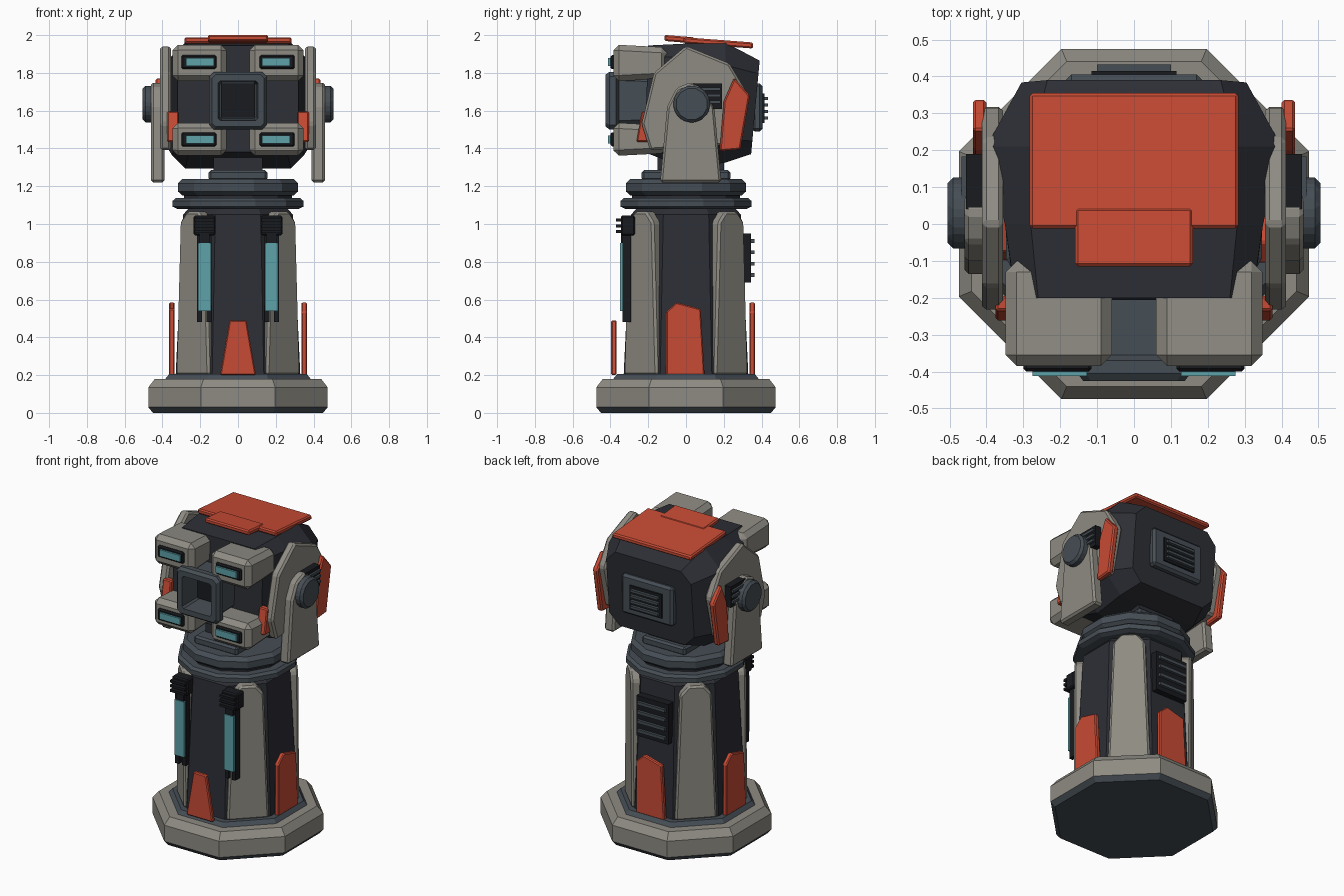
import bpy, bmesh
from math import cos, sin, pi

if "Cube" in bpy.data.objects:
    bpy.data.objects.remove(bpy.data.objects["Cube"])


def mat(name, r, g, b):
    m = bpy.data.materials.new(name)
    m.diffuse_color = (r, g, b, 1)
    m.use_nodes = True
    m.node_tree.nodes["Principled BSDF"].inputs["Base Color"].default_value = m.diffuse_color
    return m


GREY = mat("warm_grey", 0.27, 0.26, 0.225)
DARK = mat("dark_hull", 0.026, 0.028, 0.036)
SLATE = mat("slate", 0.06, 0.075, 0.09)
BLACK = mat("black", 0.01, 0.011, 0.014)
RED = mat("red", 0.58, 0.07, 0.035)
CYAN = mat("cyan", 0.11, 0.36, 0.4)


def loft(name, rings, m, bevel=0, mirror=False):
    """Skin a series of equal-length point rings and cap both ends."""
    bm = bmesh.new()
    vs = [[bm.verts.new(p) for p in r] for r in rings]
    n = len(vs[0])
    for a, b in zip(vs, vs[1:]):
        for i in range(n):
            j = (i + 1) % n
            bm.faces.new((a[i], a[j], b[j], b[i]))
    bm.faces.new(vs[0][::-1])
    bm.faces.new(vs[-1])
    bmesh.ops.recalc_face_normals(bm, faces=bm.faces)
    me = bpy.data.meshes.new(name)
    bm.to_mesh(me)
    bm.free()
    me.materials.append(m)
    ob = bpy.data.objects.new(name, me)
    bpy.context.collection.objects.link(ob)
    if bevel:
        mod = ob.modifiers.new("bevel", 'BEVEL')
        mod.width, mod.segments = bevel, 1
        mod.limit_method, mod.angle_limit = 'ANGLE', 0.5
    if mirror:
        ob.modifiers.new("mirror", 'MIRROR')
    return ob


def box(name, x, y, z, m, bevel=0, mirror=False):
    rings = [[(x[0], y[0], h), (x[1], y[0], h), (x[1], y[1], h), (x[0], y[1], h)] for h in z]
    return loft(name, rings, m, bevel, mirror)


def plate(name, pts, d, m, bevel=0, mirror=False, angle=0):
    """Profile (sideways, z) extruded outwards from d[0] to d[1], facing the given angle."""
    c, s = cos(angle), sin(angle)
    rings = [[(r * c - u * s, r * s + u * c, z) for u, z in pts] for r in d]
    return loft(name, rings, m, bevel, mirror)


def turned(name, n, levels, m):
    """Upright n-sided body with a flat facing front; levels are (apothem, z)."""
    k = cos(pi / n)
    rings = [[(a / k * cos((2 * i + 1) * pi / n), a / k * sin((2 * i + 1) * pi / n), z)
              for i in range(n)] for a, z in levels]
    return loft(name, rings, m)


def section(yt, yb, w, z0, z1, c):
    """Corner-cut rectangle across y, leaning from yb at the bottom to yt at the top."""
    pts = [(w, z0 + c), (w, z1 - c), (w - c, z1), (c - w, z1),
           (-w, z1 - c), (-w, z0 + c), (c - w, z0), (w - c, z0)]
    return [(x, yb + (yt - yb) * (z - z0) / (z1 - z0), z) for x, z in pts]


# Base and column
turned("base_foot", 8, [(0.45, 0), (0.475, 0.03)], SLATE)
turned("base", 8, [(0.475, 0.03), (0.475, 0.135), (0.44, 0.18)], GREY)
turned("base_collar", 8, [(0.385, 0.18), (0.365, 0.205)], SLATE)
turned("column", 8, [(0.33, 0.2), (0.29, 1.05), (0.26, 1.085)], DARK)
panel = [(-0.125, 0.2), (0.125, 0.2), (0.095, 1.01), (0.045, 1.065), (-0.045, 1.065), (-0.095, 1.01)]
for i in range(4):
    plate("column_panel", panel, (0.27, 0.345), GREY, 0.012, angle=pi / 4 + i * pi / 2)

# Red skirt plates at the foot of the column
skirt = [(-0.105, 0.2), (0.098, 0.2), (0.078, 0.55), (-0.05, 0.585), (-0.105, 0.535)]
for i in range(3):
    plate("skirt_plate", skirt, (0.335, 0.365), RED, 0.006, angle=(i * pi / 2))
plate("front_skirt_plate", [(-0.095, 0.2), (0.095, 0.2), (0.045, 0.49), (-0.045, 0.49)],
      (0.368, 0.396), RED, 0.006, angle=-pi / 2)

# Light strips on the column front
box("light_bracket", (0.12, 0.235), (-0.345, -0.27), (0.94, 1.045), BLACK, 0.008, True)
for z in (0.96, 0.99, 1.02):
    box("bracket_rib", (0.125, 0.23), (-0.37, -0.34), (z - 0.008, z + 0.008), BLACK, 0, True)
for x in (0.153, 0.203):
    box("light_rail", (x - 0.013, x + 0.013), (-0.335, -0.29), (0.48, 0.95), BLACK, 0, True)
box("light_strip", (0.143, 0.212), (-0.35, -0.3), (0.54, 0.9), CYAN, 0, True)
box("light_cap", (0.15, 0.205), (-0.345, -0.3), (0.89, 0.95), BLACK, 0, True)

# Column rear vent
box("rear_vent", (-0.115, 0.115), (0.29, 0.345), (0.69, 0.95), BLACK)
for i in range(4):
    z = 0.73 + 0.06 * i
    box("rear_vent_slat", (-0.1, 0.1), (0.34, 0.362), (z - 0.01, z + 0.01), SLATE)

# Turning rings
turned("lower_ring", 12, [(0.32, 1.08), (0.347, 1.092), (0.347, 1.122), (0.33, 1.137)], SLATE)
turned("ring_neck", 12, [(0.285, 1.13), (0.285, 1.17)], DARK)
turned("upper_ring", 12, [(0.295, 1.152), (0.318, 1.172), (0.318, 1.215), (0.295, 1.238)], SLATE)
box("head_mount", (-0.155, 0.155), (-0.235, 0.235), (1.23, 1.285), SLATE, 0.012)
box("head_post", (-0.13, 0.13), (-0.15, 0.2), (1.28, 1.36), DARK)

# Head hull
loft("head_hull", [section(-0.2, -0.22, 0.32, 1.38, 1.945, 0.06),
                   section(0.0, 0.0, 0.35, 1.295, 1.955, 0.07),
                   section(0.21, 0.21, 0.4, 1.325, 1.96, 0.12),
                   section(0.39, 0.345, 0.305, 1.37, 1.865, 0.07)], DARK)

# Roof plates, sloping down to the rear
for name, w, ya, yb, za, zb in (("roof_plate", 0.283, -0.012, 0.355, 1.973, 1.945),
                                ("roof_cap", 0.16, -0.115, 0.045, 1.985, 1.972)):
    t = 0.016
    loft(name, [[(x, ya, za - t), (x, yb, zb - t), (x, yb, zb + t), (x, ya, za + t)]
                for x in (-w, w)], RED, 0.008)

# Four front pods with lights
for z0, z1, zc in ((1.755, 1.95, 1.857), (1.36, 1.537, 1.448)):
    loft("front_pod", [[(0.06, y, z0 + e), (0.348, y, z0 + e), (0.348, y, z1 - e), (0.06, y, z1 - e)]
                       for y, e in ((-0.385, 0), (-0.1, 0.015))], GREY, 0.03, True)
    box("pod_light_frame", (0.115, 0.3), (-0.4, -0.36), (zc - 0.037, zc + 0.037), BLACK, 0.008, True)
    box("pod_light", (0.128, 0.275), (-0.412, -0.38), (zc - 0.021, zc + 0.021), CYAN, 0, True)

# Hollow square muzzle
loft("muzzle", [section(y, y, w, 1.653 - w, 1.653 + w, c) for y, w, c in (
    (-0.1, 0.12, 0.02), (-0.355, 0.125, 0.02), (-0.37, 0.153, 0.025), (-0.405, 0.153, 0.025),
    (-0.425, 0.138, 0.02), (-0.425, 0.105, 0.012), (-0.27, 0.095, 0.01))], SLATE)
box("muzzle_back", (-0.09, 0.09), (-0.285, -0.26), (1.565, 1.745), BLACK)

# Red cheek brackets
plate("cheek_bracket", [(-0.262, 1.435), (-0.2, 1.435), (-0.195, 1.595), (-0.235, 1.595)],
      (0.315, 0.375), RED, 0.006, True)

# Side armour, yoke arms and pivots
plate("side_armour", [(-0.235, 1.53), (-0.17, 1.8), (0.0, 1.943), (0.23, 1.85), (0.32, 1.7),
                      (0.25, 1.42), (-0.19, 1.39)], (0.355, 0.412), GREY, 0.012, True)
plate("yoke_arm", [(-0.137, 1.22), (-0.1, 1.62), (-0.05, 1.72), (0.03, 1.752), (0.1, 1.72),
                   (0.15, 1.62), (0.187, 1.22)], (0.39, 0.46), GREY, 0.012, True)
plate("pivot", [(0.03 + 0.1 * cos((2 * i + 1) * pi / 12), 1.635 + 0.1 * sin((2 * i + 1) * pi / 12))
                for i in range(12)], (0.44, 0.505), SLATE, 0.015, True)
plate("side_red_plate", [(0.255, 1.775), (0.338, 1.68), (0.288, 1.395), (0.178, 1.385), (0.2, 1.65)],
      (0.4, 0.437), RED, 0.008, True)

# Side vents behind the pivots
box("side_vent", (0.4, 0.455), (0.04, 0.19), (1.61, 1.745), BLACK, 0, True)
for z in (1.645, 1.68, 1.715):
    box("side_vent_slat", (0.45, 0.468), (0.05, 0.183), (z - 0.008, z + 0.008), SLATE, 0, True)

# Rear head vent
box("head_vent_plate", (-0.185, 0.185), (0.35, 0.405), (1.49, 1.745), SLATE, 0.015)
box("head_vent", (-0.115, 0.115), (0.395, 0.415), (1.535, 1.69), BLACK)
for i in range(4):
    z = 1.56 + 0.035 * i
    box("head_vent_slat", (-0.1, 0.1), (0.41, 0.433), (z - 0.008, z + 0.008), SLATE)
